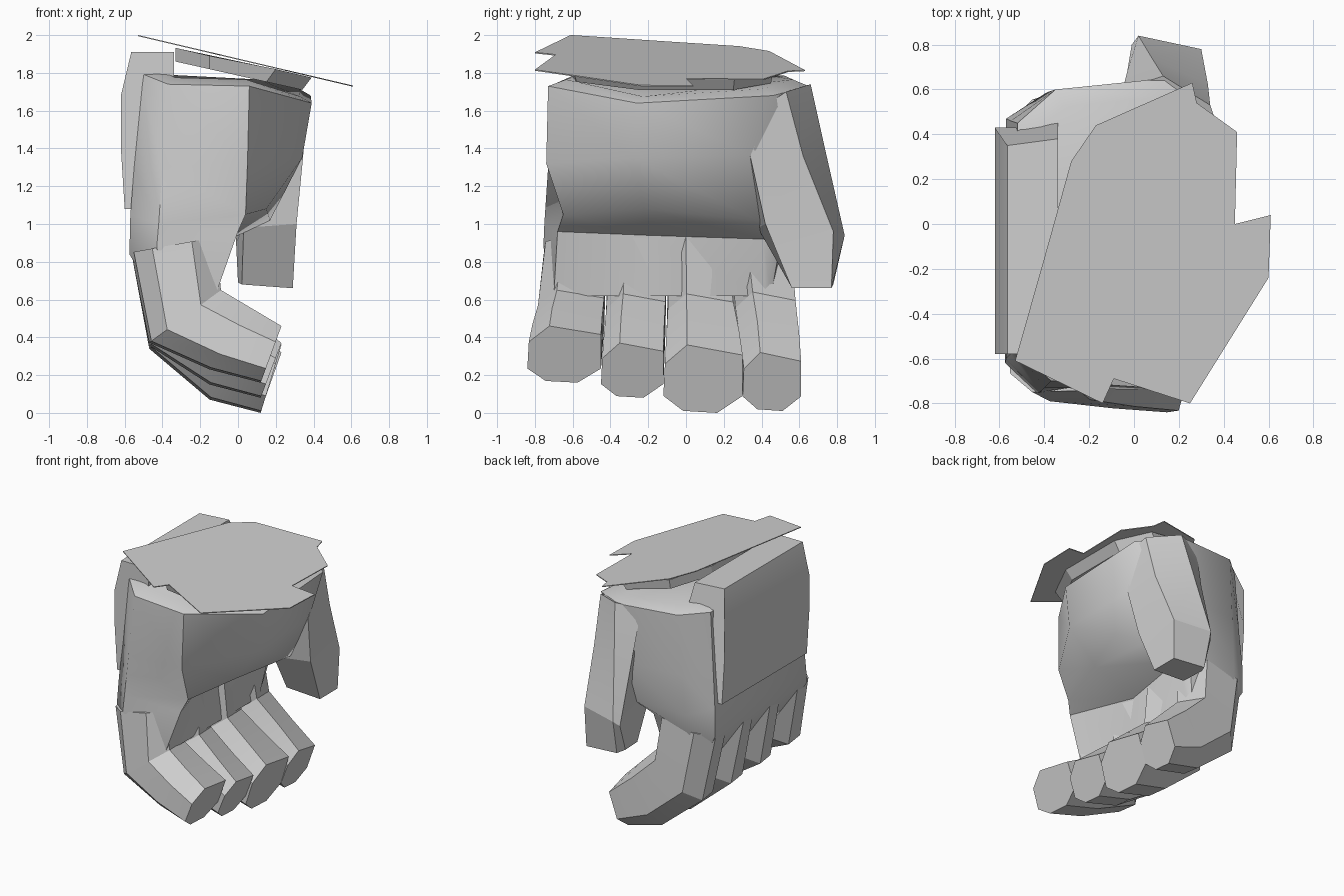
import bpy, bmesh, math

grey = bpy.data.materials.new("grey")
grey.diffuse_color = (0.63, 0.63, 0.63, 1)


def finish(name, bm, smooth):
    bmesh.ops.recalc_face_normals(bm, faces=bm.faces[:])
    me = bpy.data.meshes.new(name)
    bm.to_mesh(me)
    bm.free()
    me.materials.append(grey)
    ob = bpy.data.objects.new(name, me)
    bpy.context.collection.objects.link(ob)
    bpy.context.view_layer.objects.active = ob
    ob.select_set(True)
    bpy.ops.object.shade_smooth_by_angle(angle=math.radians(smooth))
    ob.select_set(False)
    return ob


def loft(name, rings, smooth=20):
    """Skin a list of equal-sized rings and cap both ends."""
    bm = bmesh.new()
    vs = [[bm.verts.new(p) for p in r] for r in rings]
    n = len(vs[0])
    for a, b in zip(vs, vs[1:]):
        for i in range(n):
            j = (i + 1) % n
            bm.faces.new((a[i], a[j], b[j], b[i]))
    bm.faces.new(vs[0])
    bm.faces.new(vs[-1])
    return finish(name, bm, smooth)


def lerp(a, b, t):
    return a + (b - a) * t


# palm: eight-sided rings, bulging on the inner side and undercut below
rim = [(-.52, -.56, 1.80), (-.37, -.70, 1.74), (.06, -.73, 1.73), (.39, -.26, 1.64),
       (.385, .46, 1.68), (.14, .65, 1.73), (-.35, .60, 1.75), (-.52, .45, 1.76)]
loft("palm", [
    [(x * .87 - .01, y * .87, z + .035) for x, y, z in rim],
    rim,
    [(-.55, -.58, 1.30), (-.40, -.73, 1.30), (.05, -.74, 1.32), (.34, -.28, 1.35),
     (.34, .36, 1.36), (.10, .63, 1.30), (-.38, .59, 1.30), (-.55, .46, 1.30)],
    [(-.57, -.60, 1.05), (-.42, -.75, 1.00), (.04, -.65, 1.05), (.15, -.22, 1.08),
     (.17, .38, 1.02), (.06, .56, 1.00), (-.40, .58, 1.00), (-.57, .47, 1.05)],
    [(-.575, -.62, .84), (-.43, -.755, .88), (.00, -.68, .96), (-.16, -.20, .94),
     (-.04, .41, .92), (-.08, .50, .90), (-.42, .56, .86), (-.57, .47, .84)],
    [(-.44, -.62, .62), (-.38, -.70, .62), (-.12, -.70, .62), (-.12, -.20, .62),
     (-.12, .42, .62), (-.14, .45, .62), (-.28, .47, .62), (-.44, .44, .62)],
], 46)

# curled fingers: faceted section swept through outer/inner path points
section = [(0, .25), (.02, .72), (.3, 1), (1, .85), (1, .25), (.68, 0), (.25, .03)]


def finger(name, root, tip, low, high, peak):
    stations = [(0, (-.565, .85), (-.12, .93)),
                (.45, (-.47, .34 + low * .2), (-.09, peak)),
                (.8, (-.15, low + .07), (.07, lerp(peak, high, .5))),
                (1, (.12, low), (.23, high))]
    rings = []
    for s, o, i in stations:
        y0, y1 = lerp(root[0], tip[0], s), lerp(root[1], tip[1], s)
        rings.append([(lerp(o[0], i[0], t), lerp(y0, y1, u), lerp(o[1], i[1], t))
                      for u, t in section])
    loft(name, rings)


finger("little_finger", (-.75, -.42), (-.84, -.45), .16, .46, .65)
finger("ring_finger", (-.41, -.10), (-.45, -.12), .08, .37, .63)
finger("middle_finger", (-.09, .21), (-.12, .30), 0, .36, .63)
finger("index_finger", (.22, .555), (.30, .61), .01, .32, .64)

# thumb: hangs down from the palm's back corner
loft("thumb", [
    [(-.05, .60, 1.72), (.13, .66, 1.74), (.34, .53, 1.70), (.36, .47, 1.66), (.10, .45, 1.68)],
    [(-.03, .68, 1.38), (.08, .74, 1.38), (.33, .62, 1.36), (.345, .34, 1.36), (.08, .38, 1.36)],
    [(-.01, .80, .90), (.02, .84, .94), (.30, .78, .96), (.31, .42, 1.0), (.03, .38, .98)],
    [(0, .72, .69), (.03, .78, .68), (.29, .77, .66), (.29, .56, .66), (.02, .55, .68)],
])

# guard on the back of the hand: side profile extruded across the width
profile = [(-.60, 1.08), (-.62, 1.40), (-.62, 1.68), (-.565, 1.91),
           (-.34, 1.91), (-.34, 1.77), (-.50, 1.75), (-.54, 1.08)]
loft("back_guard", [[(x, y - (.08 if z > 1.85 and y > 0 else 0) + .03 * (x > -.5 and y > 0), z)
                     for x, z in profile] for y in (-.58, .43)])

# wrist cuff: slanted slab under the top plate
cuff = [(-.33, -.40), (-.15, -.63), (.15, -.58), (.34, -.25),
        (.34, .25), (.18, .45), (-.15, .40), (-.30, .12)]
loft("wrist_cuff", [
    [(x, y, 1.786 - .224 * x) for x, y in cuff],
    [(x + .05 * (x > 0), y * 1.03, 1.855 - .235 * x) for x, y in cuff],
])

# slanted jagged sheet on top
outline = [(.26, .63), (.28, .54), (.46, .41), (.45, 0), (.61, .04), (.60, -.24), (.25, -.80),
           (-.09, -.69), (-.14, -.80), (-.53, -.61), (-.38, -.08), (-.28, .28), (-.17, .44)]
loft("top_plate", [[(x, y, 1.876 - .235 * x - d) for x, y in outline] for d in (0, .006)])
